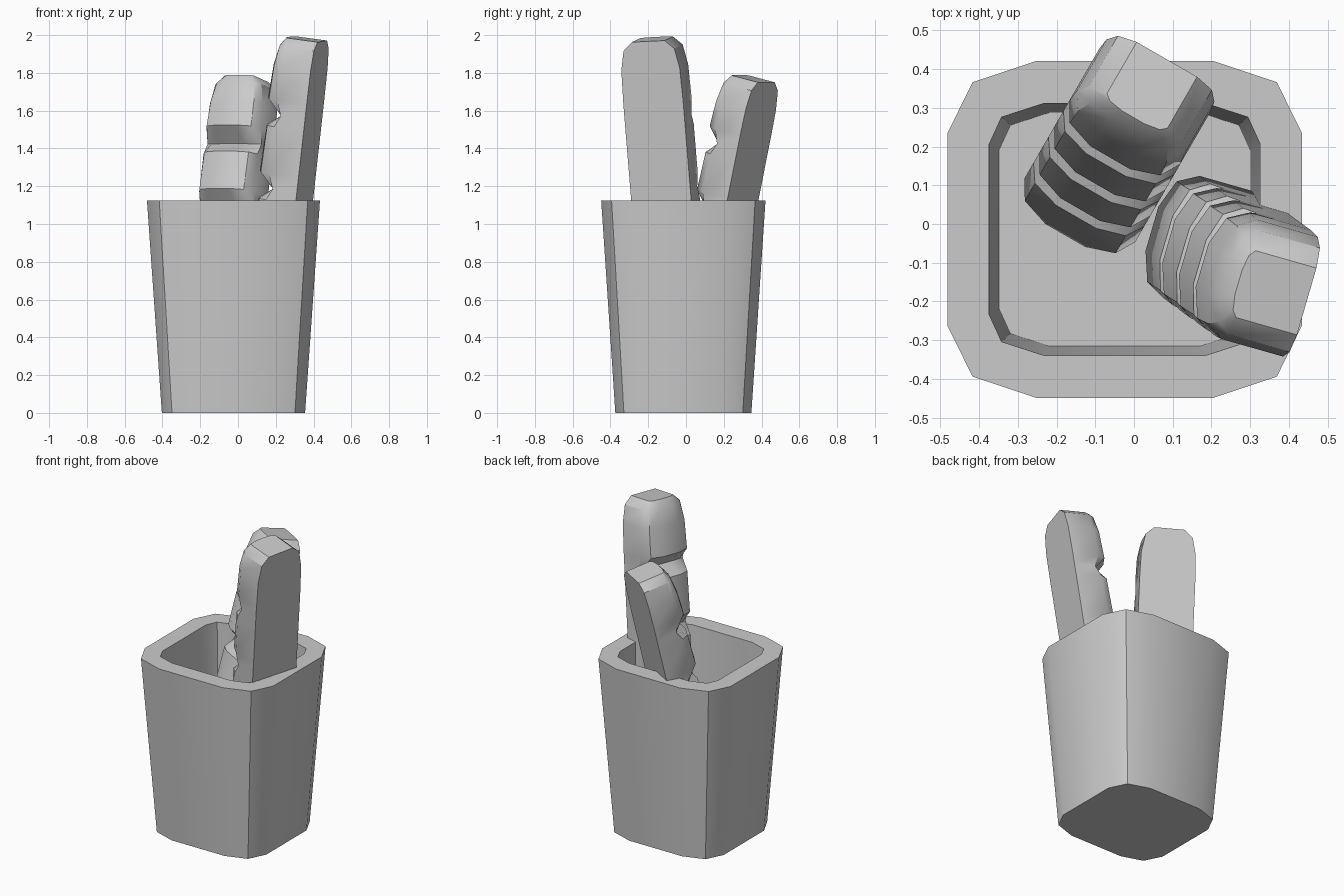
import bpy, bmesh
from mathutils import Vector, Matrix

if "Cube" in bpy.data.objects:
    bpy.data.objects.remove(bpy.data.objects["Cube"])


def loft(name, rings, matrix=None):
    """Skin a list of equal-length closed rings and cap both ends."""
    bm = bmesh.new()
    loops = [[bm.verts.new(p) for p in ring] for ring in rings]
    n = len(loops[0])
    for a, b in zip(loops, loops[1:]):
        for i in range(n):
            j = (i + 1) % n
            bm.faces.new((a[i], a[j], b[j], b[i]))
    bm.faces.new(loops[0][::-1])
    bm.faces.new(loops[-1])
    bmesh.ops.recalc_face_normals(bm, faces=bm.faces)
    mesh = bpy.data.meshes.new(name)
    bm.to_mesh(mesh)
    bm.free()
    obj = bpy.data.objects.new(name, mesh)
    bpy.context.collection.objects.link(obj)
    if matrix:
        mesh.transform(matrix)
    bpy.ops.object.select_all(action='DESELECT')
    obj.select_set(True)
    bpy.context.view_layer.objects.active = obj
    bpy.ops.object.shade_smooth_by_angle(angle=0.6)
    return obj


# Cup: chamfered square, tapered outside, hollow inside
CX, CY = -0.024, -0.014


def square_ring(quarter, scale, z):
    q = [(x * scale, y * scale) for x, y in quarter]
    r = q[::-1]
    pts = q + [(-x, y) for x, y in r] + [(-x, -y) for x, y in q] + [(x, -y) for x, y in r]
    return [(CX + x, CY + y, z) for x, y in pts]


outer = [(0.458, 0.248), (0.393, 0.38), (0.228, 0.435)]
inner = [(0.35, 0.22), (0.318, 0.29), (0.21, 0.325)]
RIM, FLOOR = 1.125, 0.38
loft("cup", [square_ring(outer, 0.828, 0), square_ring(outer, 1, RIM),
             square_ring(inner, 1, RIM), square_ring(inner, 0.928, FLOOR)])


# Bars: flat back, rounded ends, bevelled front cut by notches
def bar_ring(t, hw, side, front):
    half = [(hw, 0), (hw, -side), (hw * 0.82, -(side + front * 2) / 3), (hw * 0.36, -front)]
    return [(x, y, -t) for x, y in half] + [(-x, y, -t) for x, y in half[::-1]]


def bar(name, pos, n, slope, lean, pitch, thick):
    n = Vector((n[0], n[1], 0)).normalized()
    w = Vector((-n.y, n.x, 0)) * -1
    up = (n * slope + w * lean + Vector((0, 0, 1))).normalized()
    back = (n - up * n.dot(up)).normalized()
    wide = back.cross(up)
    m = Matrix((wide, back, up)).transposed().to_4x4()
    m.translation = Vector(pos)
    s, f = thick * 0.7, thick
    rings = [bar_ring(0, 0.09, s, s + 0.02), bar_ring(0.045, 0.14, s, f - 0.02),
             bar_ring(0.15, 0.161, s, f)]
    for k in range(4):
        z = k * pitch + 0.02
        end = z + pitch
        if k:
            rings.append(bar_ring(z + 0.06, 0.165, s, f))
        rings.append(bar_ring(end - 0.08, 0.165, s, f + 0.01))
        if k < 3:
            rings.append(bar_ring(end, 0.165, s - 0.03, s - 0.02))
    rings += [bar_ring(4 * pitch - 0.01, 0.14, s, f - 0.02),
              bar_ring(4 * pitch + 0.03, 0.10, s, s + 0.02)]
    loft(name, rings, m)


bar("back_bar", (0.085, 0.425, 1.75), (0.5, 0.866), 0.23, 0.0, 0.345, 0.225)
bar("right_bar", (0.446, -0.2, 1.967), (0.96, -0.28), 0.13, 0.047, 0.39, 0.235)
